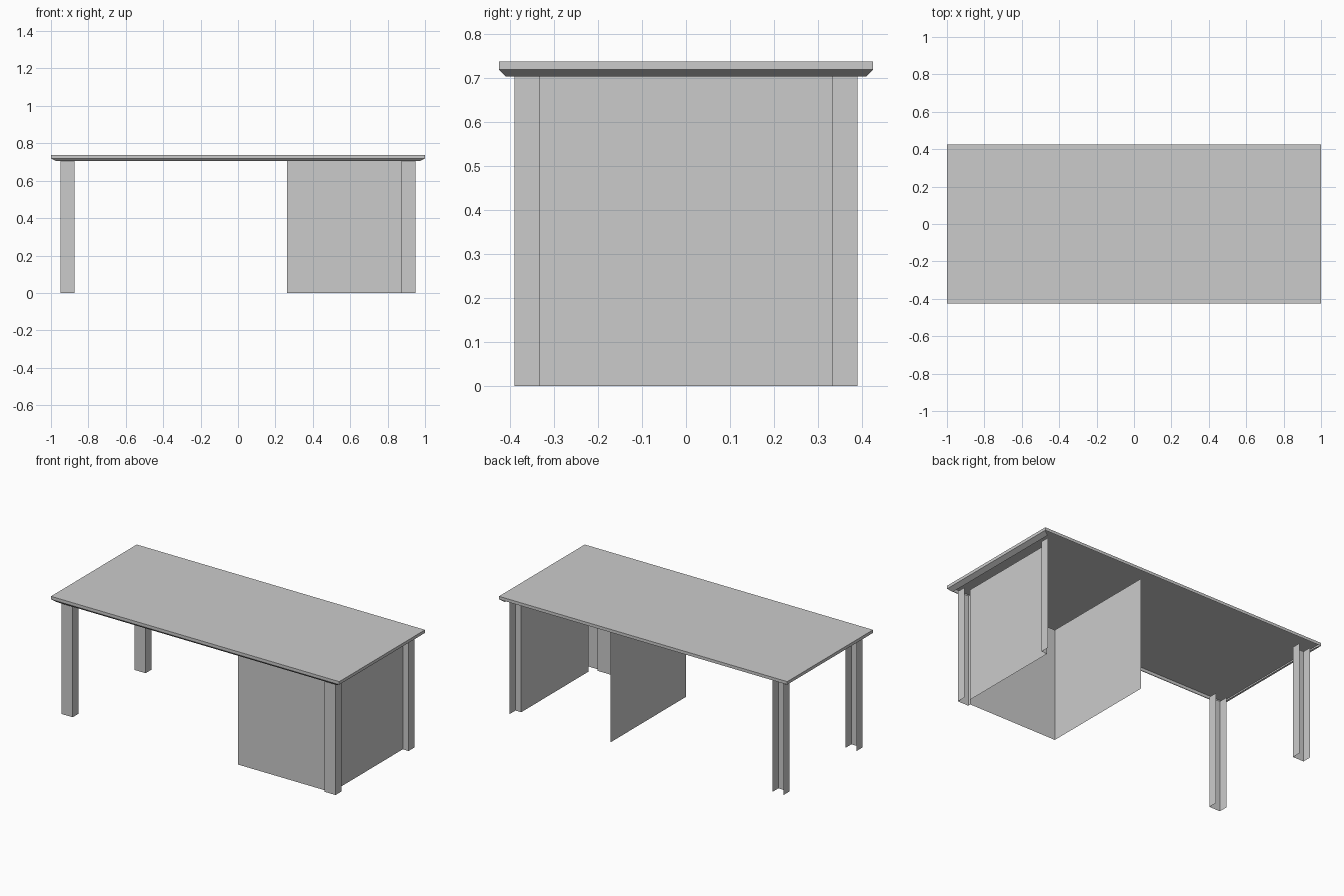
import bpy, bmesh

if "Cube" in bpy.data.objects:
    bpy.data.objects.remove(bpy.data.objects["Cube"])

TOP, SLAB, UNDER = 0.738, 0.719, 0.705   # table heights


def add_object(name, bm):
    mesh = bpy.data.meshes.new(name)
    bm.to_mesh(mesh)
    bm.free()
    obj = bpy.data.objects.new(name, mesh)
    bpy.context.collection.objects.link(obj)
    return obj


def upright_sheet(name, path, height=UNDER):
    """Open floor path (x, y) raised into a thin sheet."""
    bm = bmesh.new()
    low = [bm.verts.new((x, y, 0)) for x, y in path]
    high = [bm.verts.new((x, y, height)) for x, y in path]
    for i in range(len(path) - 1):
        bm.faces.new((low[i], low[i + 1], high[i + 1], high[i]))
    return add_object(name, bm)


# Tabletop: hollow slab, bevelled skirt on the front and both ends only
bm = bmesh.new()
rings = [[bm.verts.new((sx * hx, sy * hy, z))
          for sx, sy in ((-1, -1), (1, -1), (1, 1), (-1, 1))]
         for hx, hy, z in ((0.97, 0.41, UNDER - 0.001), (1, 0.425, SLAB), (1, 0.425, TOP))]
bm.faces.new(rings[-1])
for level, (a, b) in enumerate(zip(rings, rings[1:])):
    for i in range(4):
        if level == 0 and i == 2:      # back is left open
            continue
        j = (i + 1) % 4
        bm.faces.new((a[i], a[j], b[j], b[i]))
add_object("tabletop", bm)

# Left legs: U-shaped channels, open towards the back
X0, X1 = -0.95, -0.874
for end, y0 in (("front", -0.39), ("back", 0.333)):
    y1 = y0 + 0.057
    upright_sheet(f"{end}_left_leg", [(X0, y1), (X0, y0), (X1, y0), (X1, y1)])

# Right legs: only their outer sides, merging into the pedestal
upright_sheet("front_right_leg", [(0.874, -0.372), (0.874, -0.39), (0.95, -0.39), (0.95, -0.333)])
upright_sheet("back_right_leg", [(0.91, 0.333), (0.95, 0.333), (0.95, 0.39)])

# Pedestal: front and inner panels in one sheet, side panel between the right legs
upright_sheet("pedestal_panels", [(0.262, 0.372), (0.262, -0.372), (0.874, -0.372)])
upright_sheet("side_panel", [(0.91, -0.333), (0.91, 0.333)])
